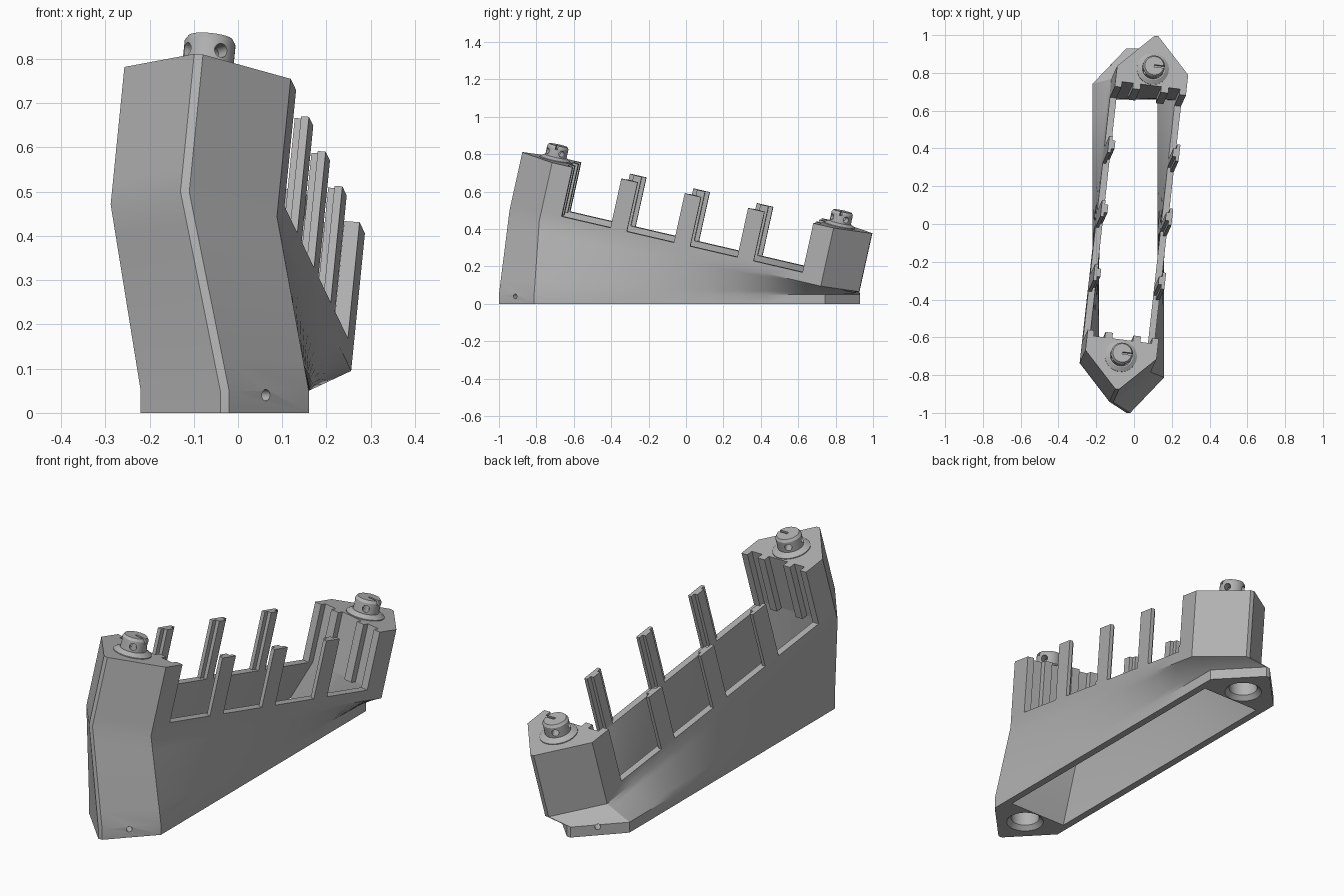
import bpy, bmesh, math
from mathutils import Matrix, Vector

if "Cube" in bpy.data.objects:
    bpy.data.objects.remove(bpy.data.objects["Cube"])

grey = bpy.data.materials.new("plain grey")
grey.use_nodes = True
grey.diffuse_color = (0.45, 0.45, 0.45, 1)
grey.node_tree.nodes["Principled BSDF"].inputs["Base Color"].default_value = grey.diffuse_color

# Hexagon half sizes, opening half sizes and heights
W, CORNER, APEX, TIP = 0.19, 0.777, 0.965, 0.01
IN_W, IN_L = 0.155, 0.695
RAIL, TOP, PIN = 0.05, 0.32, 0.785

# Level frame for the foot, tilted frame for the upper part
foot = Matrix.Translation((-0.03, -0.035, 0))
along = Vector((0.108, 0.969, -0.2248)).normalized()
across = along.cross(Vector((0.1, 0.221, 1))).normalized()
up = across.cross(along)
tilt = Matrix((across, along, up)).transposed().to_4x4()
tilt.translation = (-0.016, -0.008, 0.283)


def finish(name, bm):
    bmesh.ops.recalc_face_normals(bm, faces=bm.faces)
    mesh = bpy.data.meshes.new(name)
    bm.to_mesh(mesh)
    bm.free()
    mesh.materials.append(grey)
    ob = bpy.data.objects.new(name, mesh)
    bpy.context.collection.objects.link(ob)
    return ob


def loft(name, loops, closed=False):
    """Skin loops of equal length; cap the ends or join last to first."""
    bm = bmesh.new()
    rings = [[bm.verts.new(p) for p in loop] for loop in loops]
    pairs = list(zip(rings, rings[1:]))
    if closed:
        pairs.append((rings[-1], rings[0]))
    else:
        bm.faces.new(rings[0])
        bm.faces.new(rings[-1])
    n = len(rings[0])
    for a, b in pairs:
        for i in range(n):
            j = (i + 1) % n
            bm.faces.new((a[i], a[j], b[j], b[i]))
    return finish(name, bm)


def place(points, h, frame):
    return [frame @ Vector((u, v, h)) for u, v in points]


def prism(name, outline, h0, h1, frame):
    return loft(name, [place(outline, h0, frame), place(outline, h1, frame)])


def box(name, u0, u1, v0, v1, h0, h1, frame):
    return prism(name, [(u0, v0), (u1, v0), (u1, v1), (u0, v1)], h0, h1, frame)


def lathe(name, profile, frame, n=32):
    turn = [(math.cos(2 * math.pi * i / n), math.sin(2 * math.pi * i / n)) for i in range(n)]
    return loft(name, [place([(r * c, r * s) for c, s in turn], h, frame) for r, h in profile])


def cut(target, cutter):
    mod = target.modifiers.new("cut", "BOOLEAN")
    mod.operation = "DIFFERENCE"
    mod.solver = "EXACT"
    mod.object = cutter
    bpy.context.view_layer.update()
    mesh = bpy.data.meshes.new_from_object(
        target.evaluated_get(bpy.context.evaluated_depsgraph_get()))
    target.modifiers.clear()
    target.data = mesh
    bpy.data.objects.remove(cutter)


def ring(w, corner, apex, steps=10):
    """Loop of a long hexagon with its long sides divided."""
    side = [corner * (2 * i / steps - 1) for i in range(steps + 1)]
    half = [(TIP, -apex)] + [(w, v) for v in side] + [(TIP, apex)]
    return half + [(-u, -v) for u, v in half]


# Hollow body: upright foot, twisted flare, tilted rail
outer, inner = ring(W, CORNER, APEX), ring(IN_W, IN_L, IN_L)


def flare(loop, h0, h1, steps=6):
    low, high = place(loop, h0, foot), place(loop, h1, tilt)
    return [[a.lerp(b, i / steps) for a, b in zip(low, high)] for i in range(steps + 1)]


loops = [place(outer, 0, foot)] + flare(outer, 0.05, 0) + [place(outer, RAIL, tilt)]
loops += flare(inner, 0, RAIL)[::-1]
body = loft("hollow_body", loops, closed=True)

# Sockets under both ends and a small pin hole in the foot at each end
for s in (-1, 1):
    at = foot @ Matrix.Translation((0, s * PIN, 0))
    cut(body, lathe("socket_cutter", [(0.088, -0.01), (0.085, 0), (0.065, 0.02), (0.065, 0.09)], at))
    face = foot @ Matrix.Translation((-s * 0.093, s * 0.878, 0.04))
    hole = face @ Matrix.Rotation(math.radians(45), 4, "Z") @ Matrix.Rotation(math.radians(90), 4, "X")
    cut(body, lathe("pin_cutter", [(0.013, -0.05), (0.013, 0.05)], hole, 16))

# End blocks with grooved inner faces, each topped by a locking knob
RIB = 0.665
half = [(TIP, APEX), (W, CORNER), (W, RIB), (IN_W, RIB), (IN_W, IN_L),
        (0.095, IN_L), (0.095, RIB), (0.055, RIB), (0.055, IN_L)]
profile = half + [(-u, v) for u, v in half[::-1]]
for s, end in ((-1, "front"), (1, "back")):
    prism(end + "_block", [(u, s * v) for u, v in profile], RAIL, TOP, tilt)
    at = tilt @ Matrix.Translation((0, s * PIN, TOP))
    lathe(end + "_knob_collar", [(0.085, 0), (0.085, 0.004), (0.064, 0.018)], at)
    knob = lathe(end + "_knob", [(0.058, 0.002), (0.058, 0.068), (0.05, 0.08)], at)
    for angle in (35, 125):
        hole = (at @ Matrix.Translation((0, 0, 0.042)) @ Matrix.Rotation(math.radians(angle), 4, "Z")
                @ Matrix.Rotation(math.radians(90), 4, "X"))
        cut(knob, lathe("cross_hole_cutter", [(0.016, -0.1), (0.016, 0.1)], hole, 16))
    cut(knob, box("slot_cutter", 0, 0.1, -0.006, 0.006, 0.06, 0.1, at))

# Posts along both rails, stepped to hold panels
for side, name in ((-1, "right"), (1, "left")):
    for k in (-1, 0, 1):
        v = 0.35 * k
        step, out, inn = 0.172, W, IN_W
        outline = [(out, -0.045), (out, 0.045), (step, 0.045), (step, 0.022),
                   (inn, 0.022), (inn, -0.022), (step, -0.022), (step, -0.045)]
        prism(f"{name}_post_{k + 2}", [(side * u, v + w) for u, w in outline], RAIL, TOP, tilt)

# Smooth the round parts and the twisted flare, keep edges sharp
for ob in bpy.context.collection.objects:
    if ob.type == "MESH" and ("knob" in ob.name or ob.name == "hollow_body"):
        bpy.ops.object.select_all(action="DESELECT")
        ob.select_set(True)
        bpy.context.view_layer.objects.active = ob
        bpy.ops.object.shade_smooth_by_angle(angle=math.radians(25))
